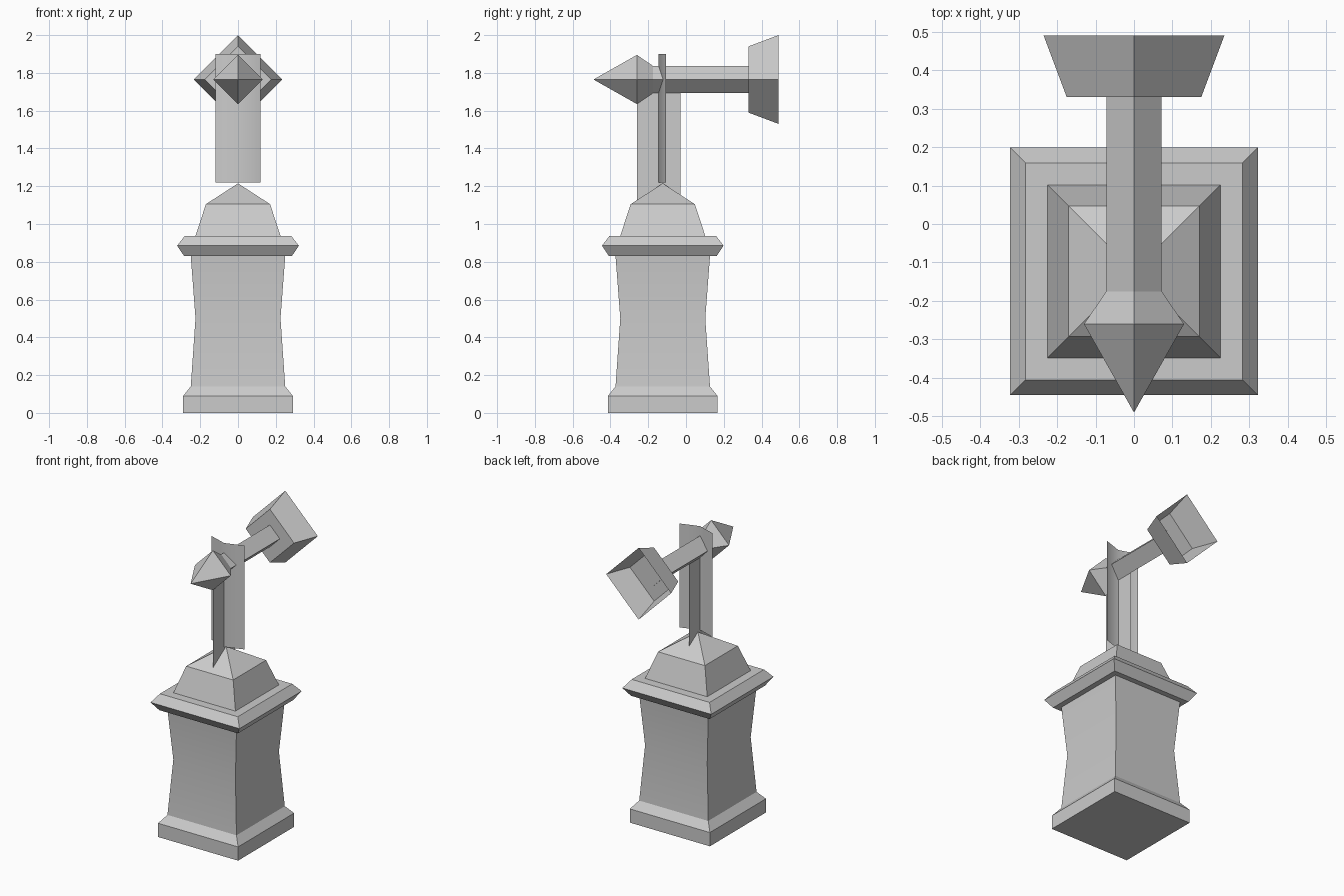
import bpy
import bmesh
import math

cube = bpy.data.objects.get("Cube")
if cube:
    bpy.data.objects.remove(cube, do_unlink=True)

stone = bpy.data.materials.new("grey_stone")
stone.use_nodes = True
stone.diffuse_color = (0.6, 0.6, 0.6, 1)
stone.node_tree.nodes["Principled BSDF"].inputs["Base Color"].default_value = (0.6, 0.6, 0.6, 1)

PED_Y = -0.123   # pedestal centre
BEAM_Z = 1.765   # arrow axis height


def finish(name, bm, smooth_angle=None, fix_normals=True):
    if fix_normals:
        bmesh.ops.recalc_face_normals(bm, faces=bm.faces)
    mesh = bpy.data.meshes.new(name)
    bm.to_mesh(mesh)
    bm.free()
    mesh.materials.append(stone)
    obj = bpy.data.objects.new(name, mesh)
    bpy.context.collection.objects.link(obj)
    if smooth_angle is not None:
        bpy.ops.object.select_all(action='DESELECT')
        obj.select_set(True)
        bpy.context.view_layer.objects.active = obj
        bpy.ops.object.shade_smooth_by_angle(angle=math.radians(smooth_angle))
    return obj


def square_loft(name, profile, place, cap_end=True, smooth_angle=None):
    """Loft four-sided rings of (half size, distance); a zero size makes a point."""
    bm = bmesh.new()
    rings = []
    for size, dist in profile:
        corners = [(1, 0), (0, 1), (-1, 0), (0, -1)] if size else [(0, 0)]
        rings.append([bm.verts.new(place(u * size, v * size, dist)) for u, v in corners])
    for a, b in zip(rings, rings[1:]):
        for i in range(4):
            j = (i + 1) % 4
            quad = [a[i % len(a)], a[j % len(a)], b[j % len(b)], b[i % len(b)]]
            bm.faces.new(list(dict.fromkeys(quad)))
    if len(rings[0]) == 4:
        bm.faces.new(rings[0][::-1])
    if cap_end and len(rings[-1]) == 4:
        bm.faces.new(rings[-1])
    return finish(name, bm, smooth_angle)


def upright(u, v, d):
    # diamond turned 45 degrees into an axis-aligned square around the pedestal
    return (u - v, u + v + PED_Y, d)


def along_y(u, v, d):
    return (u, d, BEAM_Z + v)


def sheet(name, path, bottom, top, smooth_angle=None):
    """Thin upright sheet following a plan path."""
    bm = bmesh.new()
    cols = [(bm.verts.new((x, y, bottom)), bm.verts.new((x, y, top))) for x, y in path]
    for (a, b), (c, d) in zip(cols, cols[1:]):
        bm.faces.new((a, c, d, b))
    return finish(name, bm, smooth_angle, fix_normals=False)


# Pedestal: plinth and waisted shaft, moulded cornice, pyramid cap
square_loft("pedestal_shaft",
            [(0.29, 0), (0.29, 0.09), (0.25, 0.14), (0.225, 0.5), (0.25, 0.83)],
            upright, smooth_angle=30)
square_loft("cornice", [(0.285, 0.83), (0.322, 0.885), (0.282, 0.937)], upright)
square_loft("pyramid_cap", [(0.225, 0.937), (0.17, 1.105), (0, 1.215)], upright)

# Crossed support sheets
sheet("bent_support", [(-0.12, -0.105), (0, -0.145), (0.12, -0.105)], 1.22, 1.9, 60)
sheet("flat_support", [(0, -0.26), (0, -0.03)], 1.08, BEAM_Z)

# Arrow: pointed head running into the diamond beam, open cup at the tail
square_loft("arrow_head_and_beam",
            [(0, -0.49), (0.13, -0.26), (0.072, -0.175), (0.072, 0.335)], along_y)
square_loft("tail_cup", [(0.175, 0.33), (0.235, 0.49)], along_y, cap_end=False)
